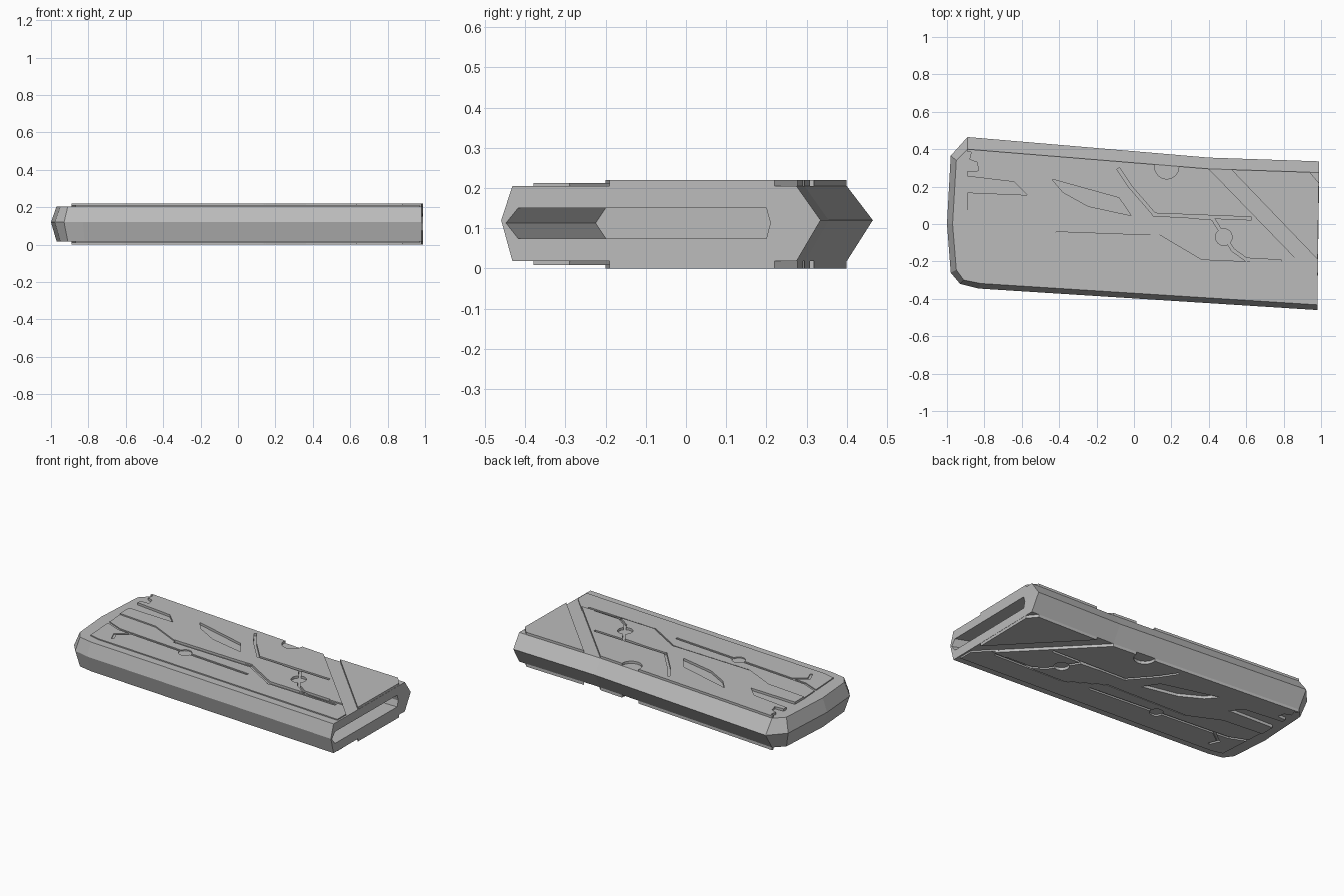
import bpy, bmesh
from math import cos, sin, tau
from mathutils import Vector

if "Cube" in bpy.data.objects:
    bpy.data.objects.remove(bpy.data.objects["Cube"])

MID = 0.11  # height of the symmetry plane; parts are built around it

grey = bpy.data.materials.new("mid_grey")
grey.use_nodes = True
colour = (0.5, 0.5, 0.5, 1)
grey.diffuse_color = colour
grey.node_tree.nodes["Principled BSDF"].inputs["Base Color"].default_value = colour


def loft(bm, rings):
    """Closed solid through equal-length rings of points."""
    loops = [[bm.verts.new(p) for p in ring] for ring in rings]
    n = len(loops[0])
    bm.faces.new(loops[0][::-1])
    bm.faces.new(loops[-1])
    for a, b in zip(loops, loops[1:]):
        for i in range(n):
            j = (i + 1) % n
            bm.faces.new((a[i], a[j], b[j], b[i]))


def prism(bm, outline, z0, z1):
    loft(bm, [[(x, y, z) for x, y in outline] for z in (z0, z1)])


def disc(bm, x, y, r, z0, z1):
    prism(bm, [(x + r * cos(tau * i / 16), y + r * sin(tau * i / 16)) for i in range(16)], z0, z1)


def finish(name, bm, helper=False):
    bmesh.ops.recalc_face_normals(bm, faces=bm.faces)
    mesh = bpy.data.meshes.new(name)
    bm.to_mesh(mesh)
    bm.free()
    mesh.materials.append(grey)
    ob = bpy.data.objects.new(name, mesh)
    ob.location.z = MID
    bpy.context.collection.objects.link(ob)
    if helper:
        ob.hide_render = True
        ob.hide_viewport = True
        ob.display_type = 'WIRE'
    return ob


def cut(ob, cutter):
    mod = ob.modifiers.new("cut", 'BOOLEAN')
    mod.operation = 'DIFFERENCE'
    mod.solver = 'EXACT'
    mod.use_self = True
    mod.object = cutter


def mirror_down(ob):
    mod = ob.modifiers.new("underside", 'MIRROR')
    mod.use_axis = (False, False, True)


# Main shell: widest ridge ring between two flat faces
ridge = [(-1, 0), (-.98, -.26), (-.93, -.32), (-.83, -.345), (.98, -.46),
         (.99, .335), (.4, .355), (-.89, .465), (-.98, .365)]
rim = [(-.97, 0), (-.95, -.245), (-.91, -.3), (-.82, -.318), (.98, -.432),
       (.99, .275), (.4, .295), (-.89, .4), (-.95, .34)]
bm = bmesh.new()
loft(bm, [[(x, y, -.092) for x, y in rim],
          [(x, y, .01) for x, y in ridge],
          [(x, y, .095) for x, y in rim]])
shell = finish("shell", bm)

# End socket that narrows inward
def socket_ring(x, tip, shoulder):
    return [(x, tip, .003), (x, shoulder, -.035), (x, .2, -.035),
            (x, .21, .003), (x, .2, .04), (x, shoulder, .04)]

bm = bmesh.new()
loft(bm, [socket_ring(1.02, -.45, -.42), socket_ring(.985, -.45, -.42),
          socket_ring(.45, -.225, -.2)])
cut(shell, finish("socket_cutter", bm, True))

# Engraved channels, round nodes and recesses
channels = [
    [(-.9, -.04), (-.78, -.09), (-.68, -.1), (.18, -.17)],
    [(-.74, -.21), (-.76, -.16), (-.68, -.1)],
    [(.3, .04), (.42, .03), (.53, -.14), (.6, -.19), (.78, -.2)],
    [(-.41, -.05), (.14, -.07), (.36, -.2), (.84, -.22)],
    [(-.08, .29), (-.02, .2), (.11, .05), (.62, .03)],
]
recesses = [
    [(-.93, .17), (-.57, .155), (-.64, .225), (-.93, .26)],
    [(-.44, .24), (-.08, .14), (-.015, .045), (-.245, .095), (-.38, .17)],
    [(-.93, .28), (-.83, .285), (-.84, .33), (-.88, .345), (-.87, .385), (-.93, .385)],
]
bm = bmesh.new()
for path in channels:
    for a, b in zip(path, path[1:]):
        a, b = Vector(a), Vector(b)
        along = (b - a).normalized() * .008
        side = Vector((-along.y, along.x))
        a, b = a - along, b + along
        prism(bm, [a - side, b - side, b + side, a + side], .08, .13)
for outline in recesses:
    prism(bm, outline, .08, .13)
for x, y, r in ((-.28, -.135, .04), (.48, -.07, .045), (.175, .305, .065)):
    disc(bm, x, y, r, .08, .13)
engraving = finish("engraving_cutter", bm, True)

# Raised plates on both faces
plates = {
    "lower_plate": (.102, [(-.89, .075), (-.87, -.25), (-.8, -.268), (.97, -.38),
                           (.97, -.29), (.86, -.175), (.36, -.2), (.14, -.06),
                           (-.41, -.05), (-.62, .05)]),
    "upper_plate": (.11, [(-.89, .075), (-.62, .05), (-.41, -.05), (.14, -.06),
                          (.36, -.2), (.88, -.2), (.4, .295), (-.89, .4)]),
    "corner_plate": (.11, [(.52, .291), (.982, -.19), (.988, .22), (.94, .277)]),
}
for name, (top, outline) in plates.items():
    bm = bmesh.new()
    prism(bm, outline, .09, top)
    plate = finish(name, bm)
    if name != "corner_plate":
        cut(plate, engraving)
    mirror_down(plate)
